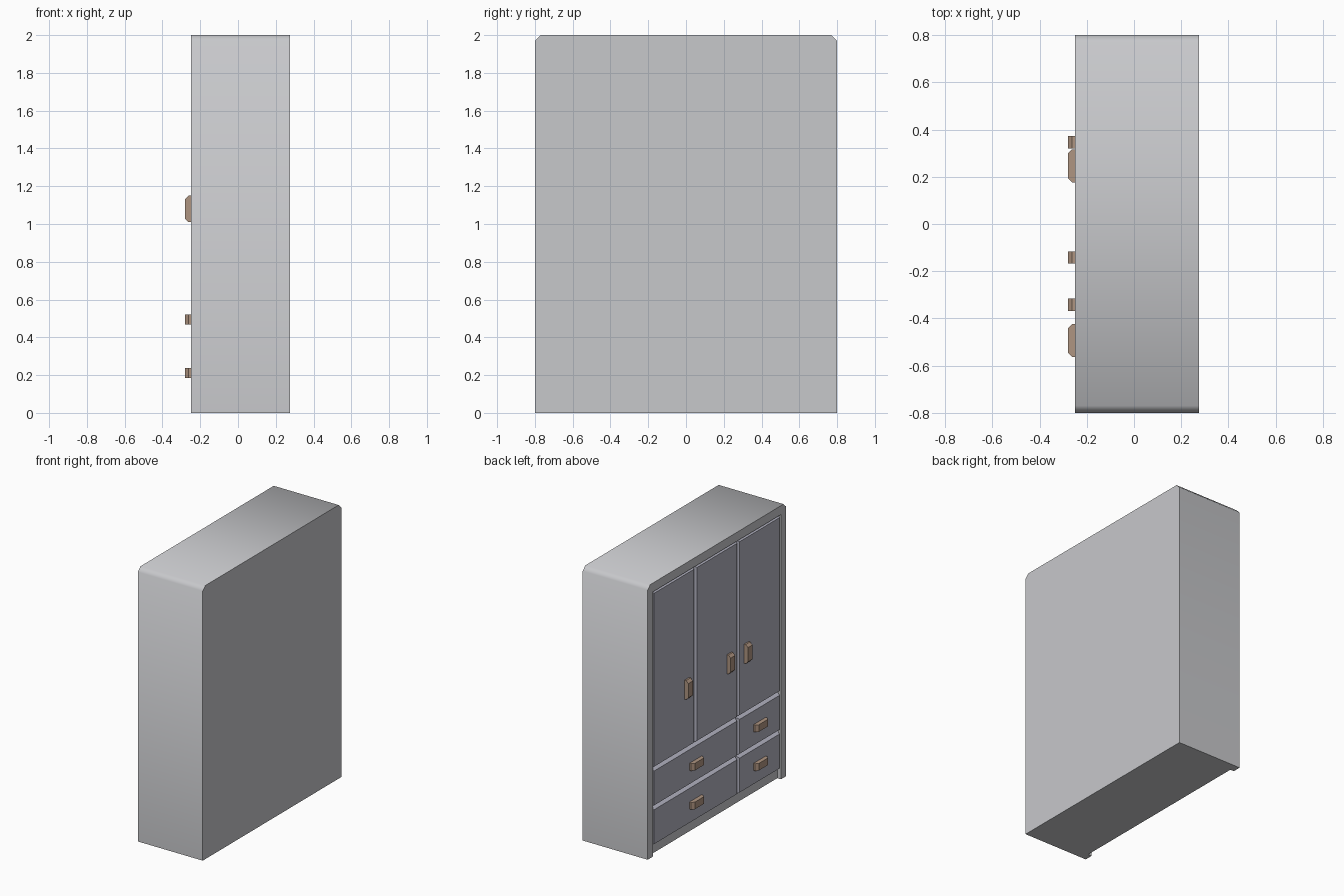
import bpy
import bmesh
import math

old = bpy.data.objects.get("Cube")
if old:
    bpy.data.objects.remove(old, do_unlink=True)


def material(name, rgb):
    mat = bpy.data.materials.new(name)
    mat.use_nodes = True
    mat.diffuse_color = (*rgb, 1)
    mat.node_tree.nodes["Principled BSDF"].inputs["Base Color"].default_value = (*rgb, 1)
    return mat


GREY = material("light_grey", (0.575, 0.58, 0.60))
BLUE = material("blue_grey", (0.44, 0.44, 0.52))
BROWN = material("tan_brown", (0.43, 0.30, 0.22))

FRONT, PANEL, BACK = -0.25, -0.22, 0.275   # depth planes along x
HALF, TOP, WALL = 0.8, 2.0, 0.06
INNER = HALF - WALL


def finish(name, bm, mat):
    bmesh.ops.recalc_face_normals(bm, faces=bm.faces)
    mesh = bpy.data.meshes.new(name)
    bm.to_mesh(mesh)
    bm.free()
    mesh.materials.append(mat)
    obj = bpy.data.objects.new(name, mesh)
    bpy.context.collection.objects.link(obj)
    return obj


def ring(bm, x, points):
    return [bm.verts.new((x, y, z)) for y, z in points]


def bridge(bm, a, b, closed=True):
    n = len(a)
    for i in range(n if closed else n - 1):
        j = (i + 1) % n
        bm.faces.new((a[i], a[j], b[j], b[i]))


def loft(name, sections, mat):
    """Solid through matching outlines stacked along x."""
    bm = bmesh.new()
    rings = [ring(bm, x, pts) for x, pts in sections]
    for a, b in zip(rings, rings[1:]):
        bridge(bm, a, b)
    bm.faces.new(rings[0])
    bm.faces.new(rings[-1])
    return finish(name, bm, mat)


def rect(y0, y1, z0, z1, inset=0):
    y0, y1, z0, z1 = y0 + inset, y1 - inset, z0 + inset, z1 - inset
    return [(y0, z0), (y1, z0), (y1, z1), (y0, z1)]


# Carcass: clipped top corners, front recess open at the floor
def build_carcass():
    clip = 0.03
    outline = [(-HALF, 0), (-HALF, TOP - clip), (-HALF + clip, TOP),
               (HALF - clip, TOP), (HALF, TOP - clip), (HALF, 0)]
    opening = [(-INNER, 0), (-INNER, TOP - 0.065), (INNER, TOP - 0.065), (INNER, 0)]
    bm = bmesh.new()
    back, front = ring(bm, BACK, outline), ring(bm, FRONT, outline)
    lip, deep = ring(bm, FRONT, opening), ring(bm, PANEL, opening)
    bridge(bm, back, front, closed=False)
    bridge(bm, lip, deep, closed=False)
    bm.faces.new(back)
    bm.faces.new(front + lip[::-1])
    bm.faces.new(deep)
    bm.faces.new((back[0], front[0], lip[0], deep[0],
                  deep[-1], lip[-1], front[-1], back[-1]))
    return finish("carcass", bm, GREY)


carcass = build_carcass()
bpy.ops.object.select_all(action="DESELECT")
carcass.select_set(True)
bpy.context.view_layer.objects.active = carcass
bpy.ops.object.shade_smooth_by_angle(angle=math.radians(60))


# Bevelled fronts
def front_panel(name, y0, y1, z0, z1):
    loft(name, [(PANEL, rect(y0, y1, z0, z1)),
                (FRONT, rect(y0, y1, z0, z1, inset=0.016))], BLUE)


# Handles: bars with clipped ends
def handle(name, y, z, upright):
    def section(half):
        a, b = (0.026, half) if upright else (half, 0.026)
        return rect(y - a, y + a, z - b, z + b)
    loft(name, [(FRONT, section(0.07)), (FRONT - 0.012, section(0.07)),
                (FRONT - 0.03, section(0.052))], BROWN)


split = INNER / 3
rows = [0.07, 0.353, 0.636]

# Three tall doors
doors = [("left", split, INNER, split + 0.1),
         ("middle", -split, split, -split + 0.105),
         ("right", -INNER, -split, -split - 0.095)]
for side, y0, y1, grip in doors:
    front_panel(f"{side}_door", y0, y1, rows[2], TOP - 0.065)
    handle(f"{side}_door_handle", grip, 1.08, True)

# Two rows of wide and narrow drawers
for row, z0, z1 in (("lower", rows[0], rows[1]), ("upper", rows[1], rows[2])):
    for size, y0, y1 in (("wide", -split, INNER), ("narrow", -INNER, -split)):
        front_panel(f"{row}_{size}_drawer", y0, y1, z0, z1)
        handle(f"{row}_{size}_drawer_handle", (y0 + y1) / 2, (z0 + z1) / 2, False)
